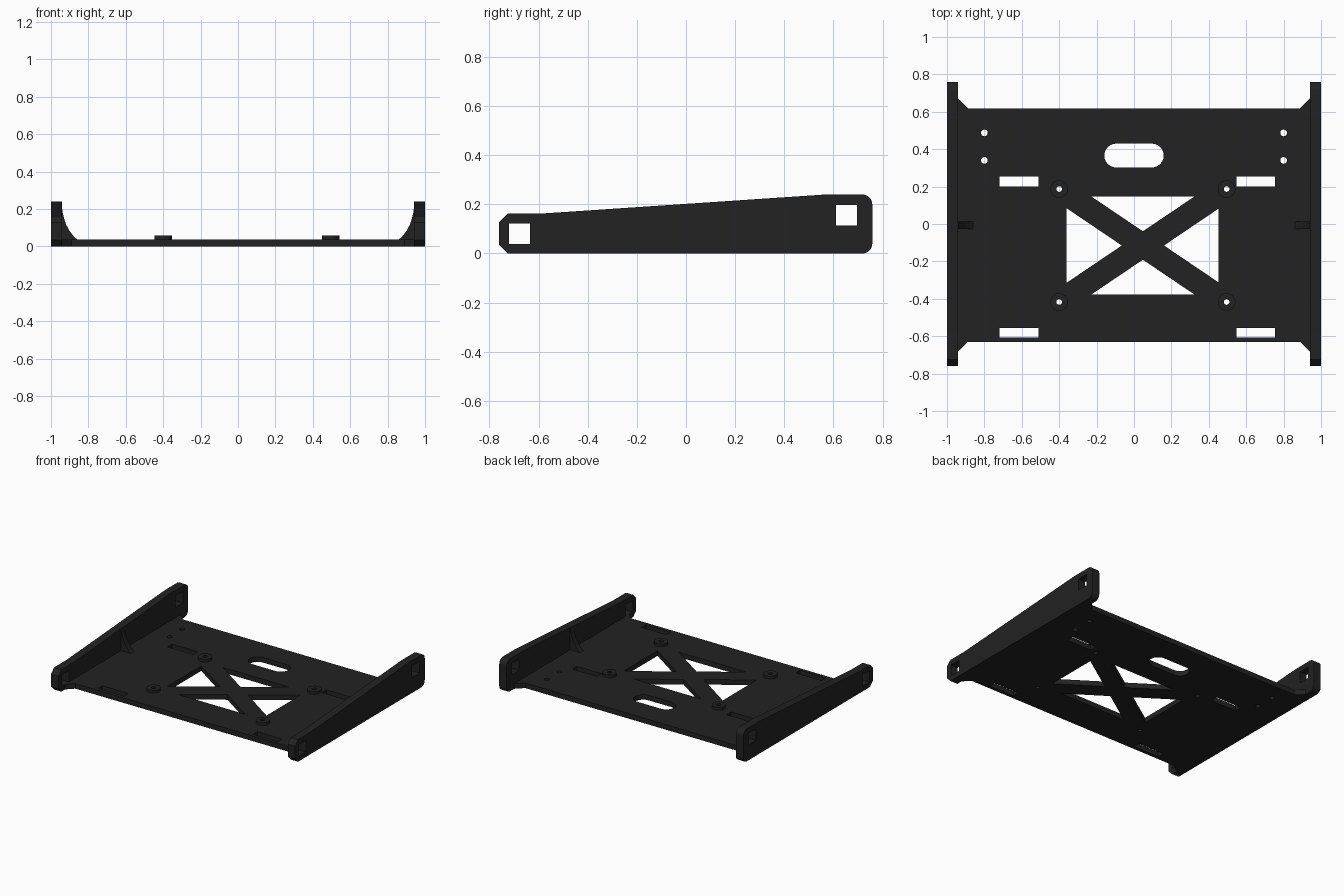
import bpy, bmesh, math
from mathutils import Matrix

if "Cube" in bpy.data.objects:
    bpy.data.objects.remove(bpy.data.objects["Cube"])

black = bpy.data.materials.new("matte_black")
black.diffuse_color = (0.016, 0.016, 0.016, 1)
black.use_nodes = True
black.node_tree.nodes["Principled BSDF"].inputs["Base Color"].default_value = black.diffuse_color

# Axis frames: columns say where local x, y and the extrusion direction point
FLAT = Matrix.Identity(4)
SIDE = Matrix(((0, 0, 1, 0), (1, 0, 0, 0), (0, 1, 0, 0), (0, 0, 0, 1)))
FRONT = Matrix(((1, 0, 0, 0), (0, 0, -1, 0), (0, 1, 0, 0), (0, 0, 0, 1)))


def extrude(name, loops, depth, frame, offset):
    """Solid from an outline plus hole loops, centred on its depth."""
    cu = bpy.data.curves.new(name + "_profile", 'CURVE')
    cu.dimensions = '2D'
    cu.fill_mode = 'BOTH'
    cu.extrude = depth / 2
    for pts in loops:
        sp = cu.splines.new('POLY')
        sp.points.add(len(pts) - 1)
        for p, (x, y) in zip(sp.points, pts):
            p.co = (x, y, 0, 1)
        sp.use_cyclic_u = True
    tmp = bpy.data.objects.new(name + "_tmp", cu)
    bpy.context.collection.objects.link(tmp)
    dg = bpy.context.evaluated_depsgraph_get()
    me = bpy.data.meshes.new_from_object(tmp.evaluated_get(dg))
    bpy.data.objects.remove(tmp)
    bm = bmesh.new()
    bm.from_mesh(me)
    bmesh.ops.remove_doubles(bm, verts=bm.verts, dist=1e-5)
    bmesh.ops.transform(bm, matrix=Matrix.Translation(offset) @ frame, verts=bm.verts)
    bmesh.ops.recalc_face_normals(bm, faces=bm.faces)
    for f in bm.faces:
        f.smooth = False
    bm.to_mesh(me)
    bm.free()
    me.name = name
    me.materials.clear()
    me.materials.append(black)
    ob = bpy.data.objects.new(name, me)
    bpy.context.collection.objects.link(ob)
    return ob


def rect(x0, x1, y0, y1):
    return [(x0, y0), (x1, y0), (x1, y1), (x0, y1)]


def arc(cx, cy, r, a0, a1, n):
    return [(cx + r * math.cos(math.radians(a0 + (a1 - a0) * i / n)),
             cy + r * math.sin(math.radians(a0 + (a1 - a0) * i / n))) for i in range(n + 1)]


def circle(cx, cy, r, n=24):
    return arc(cx, cy, r, 0, 360, n)[:-1]


T = 0.0375          # plate thickness
IN = 0.94           # inner face of the side panels
bosses = [(x, y) for x in (-0.40, 0.495) for y in (-0.417, 0.187)]

# Base plate outline with flared corners
half = [(0.89, -0.632), (IN, -0.682), (IN, 0.67), (0.885, 0.617)]
loops = [half + [(-x, y) for x, y in reversed(half)]]

# Four triangular windows left between the crossing bars
cx, cy = 0.0475, -0.115
x0, x1, y0, y1 = -0.36, 0.452, -0.377, 0.147
dx, dy, w = 0.895, 0.604, 0.063
L = math.hypot(dx, dy)
ay, ax = w * L / dx, w * L / dy
for edge, s in ((y1, 1), (y0, -1)):
    run = (abs(edge - cy) - ay) * dx / dy
    loops.append([(cx, cy + s * ay), (cx - run, edge), (cx + run, edge)])
for edge, s in ((x1, 1), (x0, -1)):
    run = (abs(edge - cx) - ax) * dy / dx
    loops.append([(cx + s * ax, cy), (edge, cy - run), (edge, cy + run)])

# Cable slot, strap slots, screw holes
loops.append(arc(0.095, 0.366, 0.064, -90, 90, 12) + arc(-0.095, 0.366, 0.064, 90, 270, 12))
for a, b in ((-0.72, -0.51), (0.548, 0.753)):
    loops += [rect(a, b, 0.20, 0.254), rect(a, b, -0.607, -0.556)]
loops += [circle(x, y, 0.018) for x in (-0.8, 0.8) for y in (0.34, 0.487)]
loops += [circle(x, y, 0.015) for x, y in bosses]
extrude("base_plate", loops, T, FLAT, (0, 0, T / 2))

# Raised screw bosses
for i, (x, y) in enumerate(bosses):
    extrude(f"screw_boss_{i + 1}", [circle(0, 0, 0.047, 32), circle(0, 0, 0.015)],
            0.02, FLAT, (x, y, T + 0.01))

# Side panels: chamfered front, sloping top, rounded rear, square holes
panel = ([(-0.76, 0.035), (-0.725, 0)] + arc(0.718, 0.04, 0.04, -90, 0, 6)
         + arc(0.718, 0.2, 0.04, 0, 90, 6)
         + [(0.567, 0.24), (-0.58, 0.163), (-0.725, 0.163), (-0.76, 0.128)])
panel_loops = [panel, rect(-0.72, -0.635, 0.038, 0.122), rect(0.611, 0.696, 0.114, 0.198)]

# Curved gusset bracing each panel to the plate
brace = [(0.86, T), (0.875, 0.05), (0.90, 0.082), (0.918, 0.115),
         (0.93, 0.15), (0.937, 0.18), (IN, 0.2), (IN, T)]
for side, s in (("left", -1), ("right", 1)):
    extrude(side + "_panel", panel_loops, 0.06, SIDE, (s * 0.97, 0, 0))
    extrude(side + "_gusset", [[(s * x, z) for x, z in brace]], 0.04, FRONT, (0, -0.007, 0))
